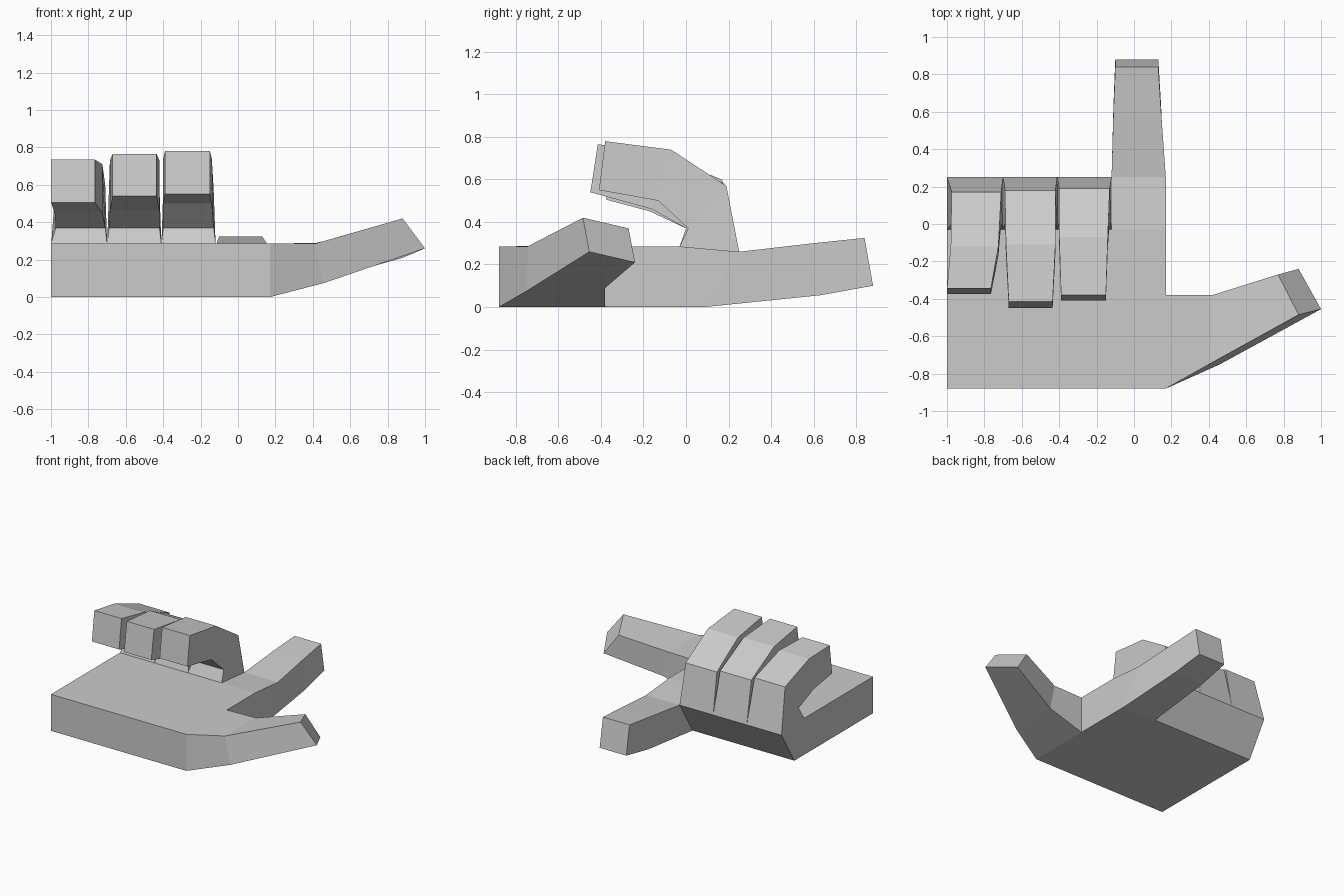
import bpy, bmesh

if "Cube" in bpy.data.objects:
    bpy.data.objects.remove(bpy.data.objects["Cube"])


def finish(name, bm):
    bmesh.ops.remove_doubles(bm, verts=bm.verts, dist=0.0005)
    bmesh.ops.recalc_face_normals(bm, faces=bm.faces)
    mesh = bpy.data.meshes.new(name)
    bm.to_mesh(mesh)
    bm.free()
    obj = bpy.data.objects.new(name, mesh)
    bpy.context.collection.objects.link(obj)
    return obj


def loft(name, sections):
    """Skin four-cornered sections and close the tip; the root sits on the palm."""
    bm = bmesh.new()
    rings = [[bm.verts.new(p) for p in s] for s in sections]
    for a, b in zip(rings, rings[1:]):
        for i in range(4):
            j = (i + 1) % 4
            bm.faces.new((a[i], a[j], b[j], b[i]))
    bm.faces.new(rings[-1])
    finish(name, bm)
    # make sure the open-rooted skin faces outwards
    mesh = bpy.data.objects[name].data
    tip = mesh.polygons[-1]
    centre = sum((v.co for v in mesh.vertices[-8:-4]), tip.center * 0) / 4
    if tip.normal.dot(tip.center - centre) < 0:
        mesh.flip_normals()


def finger(name, stations):
    """Each station: left x, right x, inner (y, z), outer (y, z)."""
    loft(name, [[(l, *inn), (r, *inn), (r, *out), (l, *out)]
                for l, r, inn, out in stations])


# Palm: side profile swept across the knuckle positions
FRONT, NOTCH, UNDER, KNUCKLE, CREASE = -0.88, -0.38, 0.09, 0.25, -0.03
profile = [(FRONT, 0), (NOTCH, 0), (UNDER, 0), (KNUCKLE, 0.26),
           (CREASE, 0.285), (NOTCH, 0.285), (FRONT, 0.285)]
xs = [-1.0, -0.70, -0.41, -0.12, 0.17]
bm = bmesh.new()
rows = [[bm.verts.new((x, *p)) for p in profile] for x in xs]
for k, (a, b) in enumerate(zip(rows, rows[1:])):
    opening = 2 if k == 3 else 3        # where a finger joins the palm
    for i in range(7):
        if i != opening:
            j = (i + 1) % 7
            bm.faces.new((a[i], a[j], b[j], b[i]))
bm.faces.new(rows[0])
bm.faces.new(rows[-1][1:6])             # right side, open towards the thumb
finish("palm", bm)

# Three curled fingers
root_in, root_out = (CREASE, 0.285), (KNUCKLE, 0.26)
finger("middle_finger", [
    (-0.41, -0.12, root_in, root_out),
    (-0.40, -0.13, (0.01, 0.37), (0.19, 0.57)),
    (-0.40, -0.14, (-0.13, 0.50), (-0.07, 0.74)),
    (-0.39, -0.15, (-0.41, 0.55), (-0.38, 0.78))])
finger("ring_finger", [
    (-0.70, -0.41, root_in, root_out),
    (-0.69, -0.42, (0.00, 0.37), (0.18, 0.58)),
    (-0.685, -0.42, (-0.16, 0.46), (-0.11, 0.73)),
    (-0.67, -0.435, (-0.45, 0.54), (-0.415, 0.765))])
finger("little_finger", [
    (-1.0, -0.70, root_in, root_out),
    (-0.975, -0.71, (0.00, 0.37), (0.17, 0.60)),
    (-0.98, -0.725, (-0.17, 0.45), (-0.12, 0.71)),
    (-1.0, -0.765, (-0.375, 0.505), (-0.345, 0.735))])

# Straight index finger
finger("index_finger", [
    (-0.12, 0.17, (UNDER, 0), root_out),
    (-0.11, 0.145, (0.63, 0.055), (0.60, 0.30)),
    (-0.10, 0.13, (0.88, 0.10), (0.84, 0.325))])

# Thumb, twisting towards its tip
loft("thumb", [
    [(0.17, FRONT, 0), (0.17, FRONT, 0.285), (0.17, NOTCH, 0.285), (0.17, NOTCH, 0)],
    [(0.46, -0.75, 0.075), (0.41, -0.745, 0.285), (0.42, -0.38, 0.29), (0.46, -0.38, 0.09)],
    [(1.0, -0.455, 0.26), (0.88, -0.485, 0.42), (0.77, -0.27, 0.37), (0.88, -0.24, 0.21)]])
